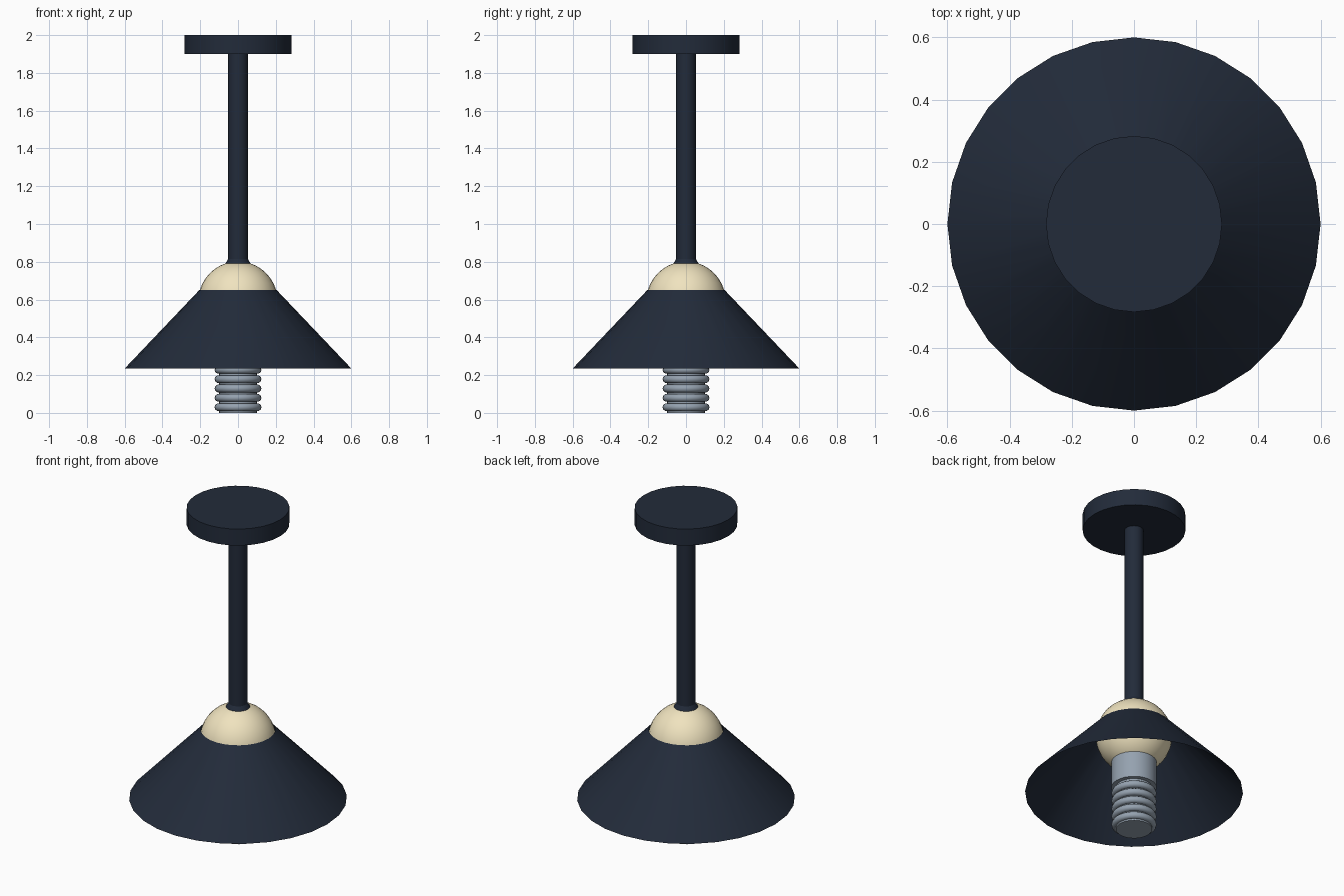
import bpy, math

if "Cube" in bpy.data.objects:
    bpy.data.objects.remove(bpy.data.objects["Cube"])


def material(name, rgb):
    m = bpy.data.materials.new(name)
    m.diffuse_color = (*rgb, 1)
    m.use_nodes = True
    m.node_tree.nodes["Principled BSDF"].inputs["Base Color"].default_value = m.diffuse_color
    return m


NAVY = material("navy_metal", (0.016, 0.024, 0.042))
CREAM = material("cream_glass", (0.87, 0.77, 0.52))
STEEL = material("steel", (0.30, 0.36, 0.43))


def finish(name, mat):
    ob = bpy.context.object
    ob.name = name
    ob.data.materials.append(mat)
    bpy.ops.object.shade_smooth_by_angle(angle=math.radians(40))
    return ob


def frustum(name, mat, z0, z1, r0, r1, sides=28, fill='NGON'):
    bpy.ops.mesh.primitive_cone_add(vertices=sides, radius1=r0, radius2=r1, depth=z1 - z0,
                                    end_fill_type=fill, location=(0, 0, (z0 + z1) / 2))
    return finish(name, mat)


# Ceiling canopy, hanging rod and its flared collar
frustum("ceiling_canopy", NAVY, 1.9, 2.0, 0.283, 0.283)
frustum("hanging_rod", NAVY, 0.78, 1.91, 0.052, 0.052)
frustum("rod_collar", NAVY, 0.785, 0.815, 0.07, 0.052)

# Open conical shade
frustum("shade", NAVY, 0.235, 0.65, 0.6, 0.205, fill='NOTHING')

# Globe filling the shade's neck
bpy.ops.mesh.primitive_uv_sphere_add(segments=32, ring_count=20, radius=0.21, location=(0, 0, 0.592))
finish("globe", CREAM)

# Lamp socket with threaded base
frustum("socket", STEEL, 0.265, 0.46, 0.125, 0.125)
frustum("thread_core", STEEL, 0.0, 0.27, 0.1, 0.1)
for i in range(5):
    bpy.ops.mesh.primitive_torus_add(major_segments=28, minor_segments=10, major_radius=0.103,
                                     minor_radius=0.021, location=(0, 0, 0.03 + 0.0495 * i))
    finish(f"thread_ring_{i + 1}", STEEL)
